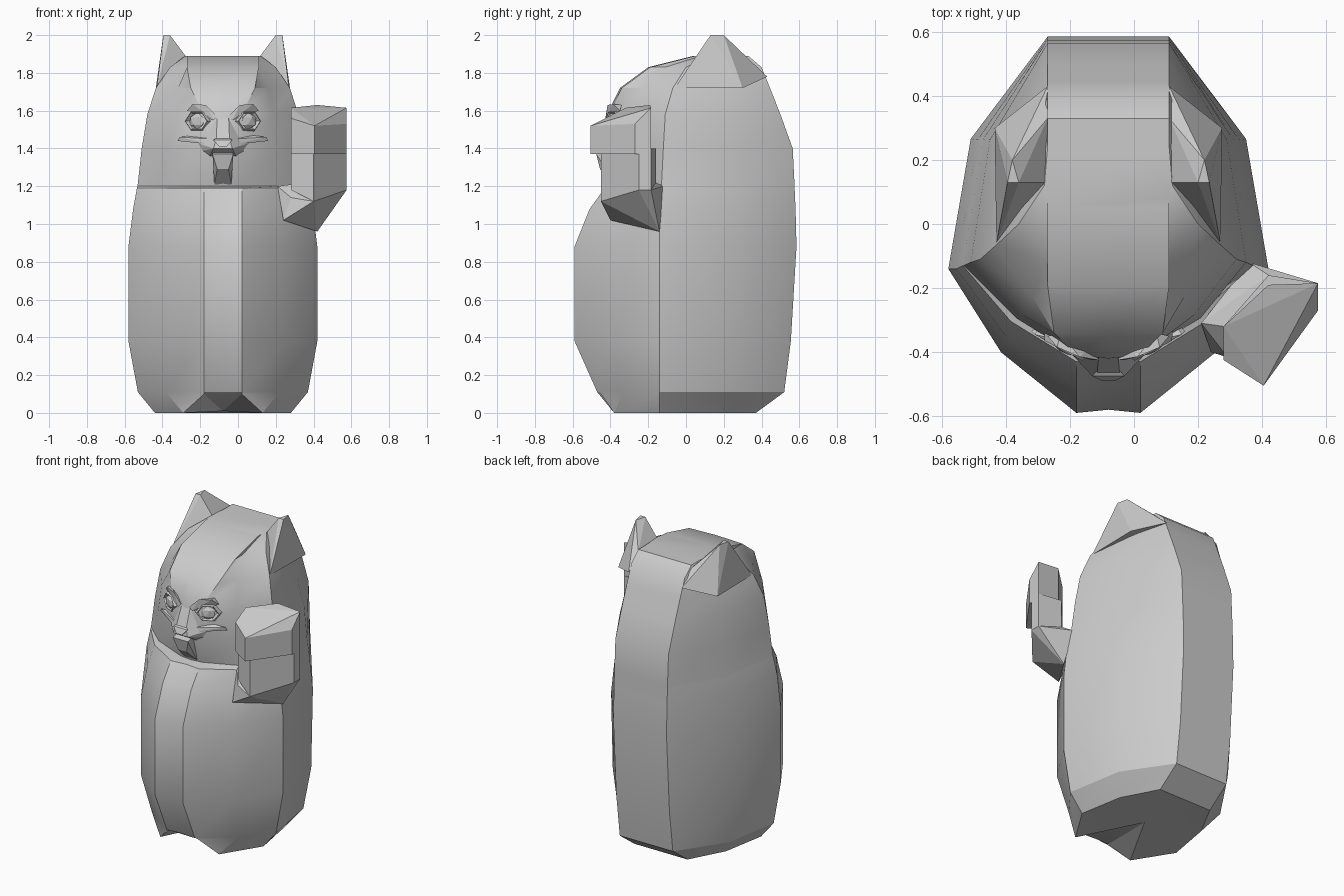
import bpy, bmesh, math
from mathutils import Vector, Matrix

CX = -0.08  # mirror plane of the figure (the raised arm shifts the bounds)

grey = bpy.data.materials.new("plain grey")
grey.diffuse_color = (0.6, 0.6, 0.6, 1)


def finish(bm, name, smooth=None):
    bmesh.ops.recalc_face_normals(bm, faces=bm.faces)
    me = bpy.data.meshes.new(name)
    bm.to_mesh(me)
    bm.free()
    me.materials.append(grey)
    ob = bpy.data.objects.new(name, me)
    bpy.context.collection.objects.link(ob)
    if smooth:
        bpy.ops.object.select_all(action='DESELECT')
        ob.select_set(True)
        bpy.context.view_layer.objects.active = ob
        bpy.ops.object.shade_smooth_by_angle(angle=math.radians(smooth))
    return ob


def hull(name, pts):
    bm = bmesh.new()
    for p in pts:
        bm.verts.new(p)
    res = bmesh.ops.convex_hull(bm, input=bm.verts)
    junk = {g for g in res["geom_interior"] + res["geom_unused"]
            if isinstance(g, bmesh.types.BMVert)}
    bmesh.ops.delete(bm, geom=list(junk), context='VERTS')
    return finish(bm, name)


def side(pts, s):
    return [(CX + s * x, y, z) for x, y, z in pts]


def both(pts):
    return side(pts, 1) + side(pts, -1)


# Body and head: lofted rings (height, half width, front flat, front y, widest y, back y)
rings = [
    (0.00, 0.36, 0.10, -0.46, -0.14, 0.37),
    (0.11, 0.45, 0.10, -0.47, -0.14, 0.52),
    (0.38, 0.50, 0.10, -0.59, -0.14, 0.555),
    (0.88, 0.50, 0.10, -0.59, -0.14, 0.585),
    (1.08, 0.475, 0.10, -0.51, -0.14, 0.58),
    (1.19, 0.455, 0.10, -0.43, -0.13, 0.575),
    (1.20, 0.452, 0.08, -0.36, -0.13, 0.575),
    (1.40, 0.43, 0.08, -0.42, -0.12, 0.565),
    (1.58, 0.40, 0.10, -0.41, -0.11, 0.50),
    (1.72, 0.355, 0.17, -0.34, -0.07, 0.445),
    (1.83, 0.28, 0.19, -0.19, 0.0, 0.40),
    (1.89, 0.20, 0.19, 0.05, 0.12, 0.33),
]
bm = bmesh.new()
loops = []
for i, (z, w, a, yf, ym, yb) in enumerate(rings):
    half = [(a, yf, z),
            (max(a, 0.67 * w), ym + 0.58 * (yf - ym), z),
            (w, ym, z),
            (max(0.19, 0.86 * w), ym + 0.56 * (yb - ym), z),
            (0.19, yb, z)]
    if i == 0:  # arch between the feet
        half[0] = (0.10, -0.45, 0.10)
        half[1] = (0.21, -0.38, 0.0)
    mid = 0.1 if i == 0 else z
    pts = ([(0, yf + (0.01 if i < 6 else -0.01), mid)] + half
           + [(-x, y, h) for x, y, h in reversed(half)])
    loops.append([bm.verts.new((CX + x, y, h)) for x, y, h in pts])
n = len(loops[0])
for lo, hi in zip(loops, loops[1:]):
    for k in range(n):
        bm.faces.new((lo[k], lo[(k + 1) % n], hi[(k + 1) % n], hi[k]))
bm.faces.new(loops[-1])
base = bm.verts.new((CX, 0, 0.01))
for k in range(n):
    bm.faces.new((loops[0][k], loops[0][(k + 1) % n], base))
finish(bm, "body_and_head", 28)

# Paired parts
for s, tag in ((1, "right"), (-1, "left")):
    # Ear
    hull("ear_" + tag, side([
        (0.19, 0.13, 1.88), (0.35, -0.06, 1.72), (0.355, 0.30, 1.72),
        (0.19, 0.43, 1.78), (0.19, 0.33, 1.87),
        (0.28, 0.13, 2.0), (0.315, 0.13, 2.0), (0.30, 0.20, 2.0)], s))
    # Brow ridge
    hull("brow_" + tag, side([
        (0.03, -0.425, 1.57), (0.09, -0.415, 1.63), (0.16, -0.385, 1.635),
        (0.19, -0.35, 1.60), (0.14, -0.385, 1.61), (0.05, -0.425, 1.55),
        (0.05, -0.38, 1.58), (0.15, -0.34, 1.63)], s))
    # Cheek whisker ridge
    hull("whisker_ridge_" + tag, side([
        (0.06, -0.435, 1.45), (0.23, -0.345, 1.46), (0.06, -0.44, 1.42),
        (0.24, -0.335, 1.44), (0.08, -0.38, 1.48), (0.20, -0.30, 1.44)], s))
    # Eye rim: hexagonal tube, and the faceted eyeball within it
    turn = (Matrix.Translation((CX + s * 0.135, -0.385, 1.545))
            @ Matrix.Rotation(s * math.radians(28), 4, 'Z'))
    bm = bmesh.new()
    rim = []
    for k in range(6):
        t = math.tau * k / 6
        rim.append([bm.verts.new(turn @ Vector((r * math.cos(t), d, 0.8 * r * math.sin(t))))
                    for r, d in ((0.085, 0.02), (0.066, -0.012), (0.052, 0.005))])
    for k in range(6):
        p, q = rim[k], rim[(k + 1) % 6]
        for j in range(3):
            m = (j + 1) % 3
            bm.faces.new((p[j], q[j], q[m], p[m]))
    finish(bm, "eye_rim_" + tag)
    bm = bmesh.new()
    bmesh.ops.create_icosphere(bm, subdivisions=1, radius=0.05,
                               matrix=turn @ Matrix.Diagonal((1, 0.4, 0.9, 1)))
    finish(bm, "eye_" + tag)

# Muzzle, nose, jaw
hull("muzzle", both([(0.03, -0.415, 1.57), (0.035, -0.465, 1.45),
                     (0.14, -0.38, 1.43), (0.05, -0.475, 1.40),
                     (0.07, -0.41, 1.36), (0.14, -0.36, 1.38)]))
hull("nose", both([(0.05, -0.475, 1.445), (0.02, -0.49, 1.41),
                   (0.03, -0.45, 1.46), (0.02, -0.44, 1.41)]))
hull("jaw", both([(0.055, -0.475, 1.37), (0.03, -0.455, 1.29),
                  (0.05, -0.40, 1.39), (0.045, -0.37, 1.21)]))

# Raised arm: shoulder link, forearm and paw
hull("shoulder", [(0.24, -0.40, 1.02), (0.42, -0.14, 0.96), (0.36, -0.12, 1.20),
                  (0.21, -0.31, 1.20), (0.28, -0.40, 1.14), (0.40, -0.45, 1.12),
                  (0.575, -0.25, 1.18), (0.575, -0.185, 1.18),
                  (0.42, -0.16, 1.22), (0.28, -0.32, 1.21)])
arm = [(0.28, -0.32), (0.28, -0.40), (0.40, -0.45), (0.575, -0.25),
       (0.575, -0.185), (0.42, -0.16)]
hull("forearm", [(x, y, 1.12 if x == 0.40 else 1.18) for x, y in arm]
     + [(x, y, 1.40) for x, y in arm])
hull("paw", [(x, y, z) for x, y, top in (
    (0.28, -0.32, 1.615), (0.28, -0.425, 1.56), (0.405, -0.505, 1.52),
    (0.575, -0.27, 1.53), (0.575, -0.185, 1.615), (0.42, -0.19, 1.63))
    for z in (1.37, top)])
